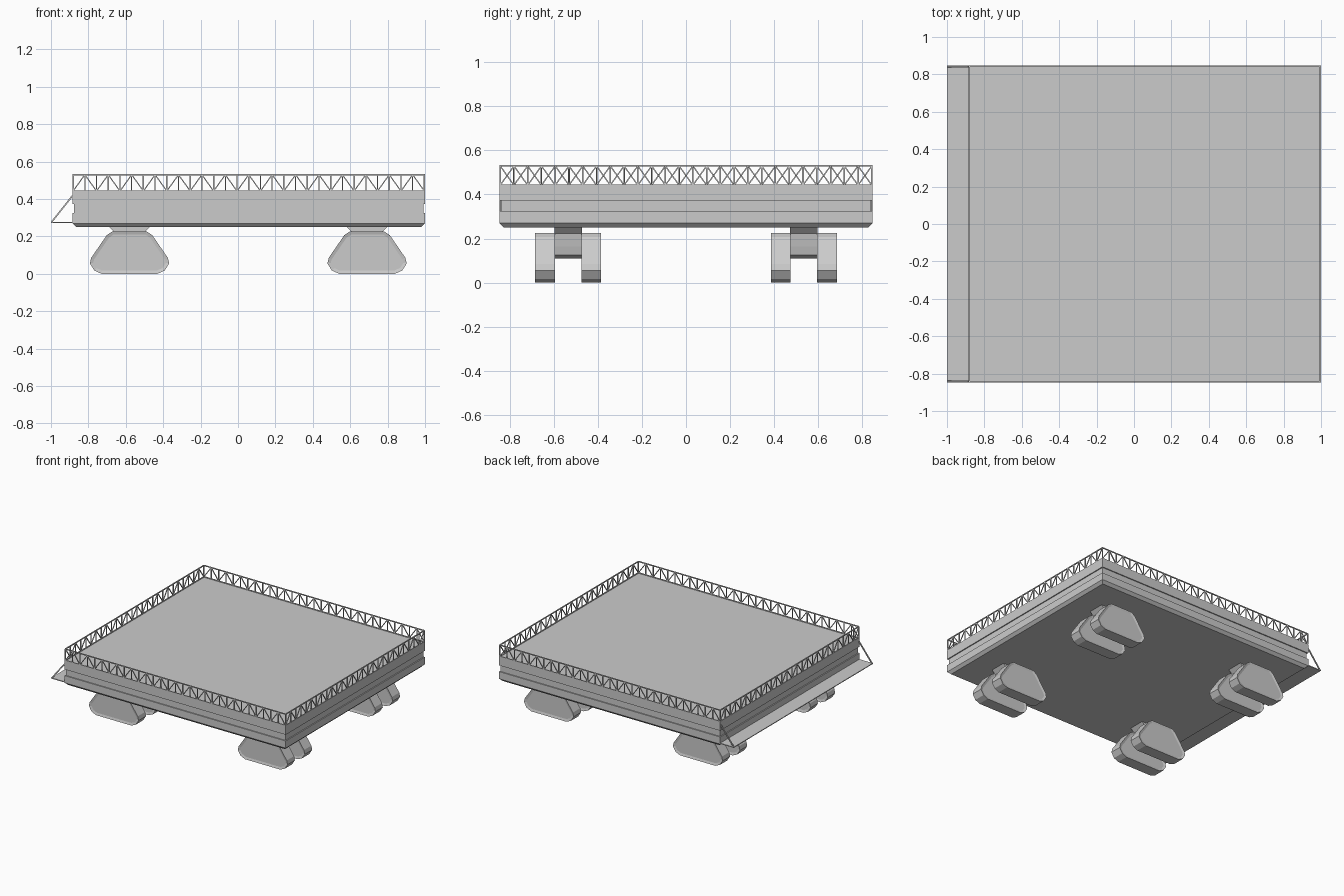
import bpy, bmesh
from mathutils import Vector

if "Cube" in bpy.data.objects:
    bpy.data.objects.remove(bpy.data.objects["Cube"])

X0, X1, Y = -0.885, 1.0, 0.847      # platform extents
DECK, TOP = 0.44, 0.533             # deck and handrail heights


def finish(name, bm):
    bmesh.ops.recalc_face_normals(bm, faces=bm.faces)
    me = bpy.data.meshes.new(name)
    bm.to_mesh(me)
    bm.free()
    ob = bpy.data.objects.new(name, me)
    bpy.context.collection.objects.link(ob)
    return ob


def beam(bm, a, b, w):
    a, b = Vector(a), Vector(b)
    d = b - a
    m = d.to_track_quat('Z', 'Y').to_matrix().to_4x4()
    m.translation = (a + b) / 2
    vs = bmesh.ops.create_cube(bm, size=1)['verts']
    bmesh.ops.scale(bm, vec=(w, w, d.length), verts=vs)
    bmesh.ops.transform(bm, matrix=m, verts=vs)


def extrude_profile(bm, half, cx, y0, y1):
    """Mirror a half profile (x, z) about x = cx and extrude it along y."""
    pts = half + [(-x, z) for x, z in reversed(half)]
    front = bm.faces.new([bm.verts.new((cx + x, y0, z)) for x, z in pts])
    new = bmesh.ops.extrude_face_region(bm, geom=[front], use_keep_orig=True)['geom']
    bmesh.ops.translate(bm, vec=(0, y1 - y0, 0),
                        verts=[g for g in new if isinstance(g, bmesh.types.BMVert)])
    back = [g for g in new if isinstance(g, bmesh.types.BMFace)][0]
    return [front, back]


# Platform: stacked rectangular loops with a shallow groove and chamfered base
bm = bmesh.new()
rings = []
for z, inset in [(0.25, 0.02), (0.27, 0), (0.325, 0), (0.325, 0.008),
                 (0.373, 0.008), (0.373, 0), (DECK, 0)]:
    x0, x1, y = X0 + inset, X1 - inset, Y - inset
    rings.append([bm.verts.new(p) for p in
                  ((x0, -y, z), (x1, -y, z), (x1, y, z), (x0, y, z))])
for lo, hi in zip(rings, rings[1:]):
    for i in range(4):
        j = (i + 1) % 4
        bm.faces.new((lo[i], lo[j], hi[j], hi[i]))
bm.faces.new(rings[0])
bm.faces.new(rings[-1])
finish("platform", bm)

# Railing: top and bottom rails, posts and zigzag braces around the edge
bm = bmesh.new()
W = 0.007
x0, x1, y = X0 + W / 2, X1 - W / 2, Y - W / 2
corners = [Vector(c) for c in ((x0, -y, 0), (x1, -y, 0), (x1, y, 0), (x0, y, 0))]
lo, hi = Vector((0, 0, DECK + 0.002)), Vector((0, 0, TOP - W / 2))
for k, bays in enumerate((30, 27, 30, 27)):
    a, b = corners[k], corners[(k + 1) % 4]
    beam(bm, a + lo, b + lo, W)
    beam(bm, a + hi, b + hi, W)
    for i in range(bays):
        p, q = a.lerp(b, i / bays), a.lerp(b, (i + 1) / bays)
        if i % 2 == 0:
            beam(bm, p + lo, p + hi, W)
            beam(bm, p + lo, q + hi, W * 0.8)
        else:
            beam(bm, p + lo, p + hi, W * 0.8)
            beam(bm, p + hi, q + lo, W * 0.8)
finish("railing", bm)

# Side ledge with diagonal stays at both ends
bm = bmesh.new()
vs = bmesh.ops.create_cube(bm, size=1)['verts']
bmesh.ops.scale(bm, vec=(0.12, 2 * Y, 0.006), verts=vs)
bmesh.ops.translate(bm, vec=(-0.94, 0, 0.275), verts=vs)
finish("side_ledge", bm)
bm = bmesh.new()
for s in (-1, 1):
    beam(bm, (-0.996, s * (Y - 0.005), 0.277), (X0, s * (Y - 0.005), 0.417), 0.008)
finish("ledge_stays", bm)

# Four feet, each a pair of track pods joined by a hub
POD = [(0.15, 0), (0.188, 0.017), (0.212, 0.055), (0.205, 0.085),
       (0.122, 0.206), (0.092, 0.226)]
HUB = [(0.03, 0.11), (0.06, 0.125), (0.07, 0.165), (0.08, 0.222), (0.11, 0.252)]
for cx, xn in ((-0.58, "left"), (0.69, "right")):
    for s, yn in ((-1, "front"), (1, "back")):
        cy = s * 0.535
        bm = bmesh.new()
        for t in (-1, 1):
            caps = extrude_profile(bm, POD, cx, cy + t * 0.06, cy + t * 0.15)
            bmesh.ops.recalc_face_normals(bm, faces=bm.faces)
            # recessed side panels
            bmesh.ops.inset_individual(bm, faces=caps, thickness=0.018, depth=-0.005)
        finish(f"track_pods_{yn}_{xn}", bm)
        bm = bmesh.new()
        extrude_profile(bm, HUB, cx, cy - 0.062, cy + 0.062)
        finish(f"hub_{yn}_{xn}", bm)
